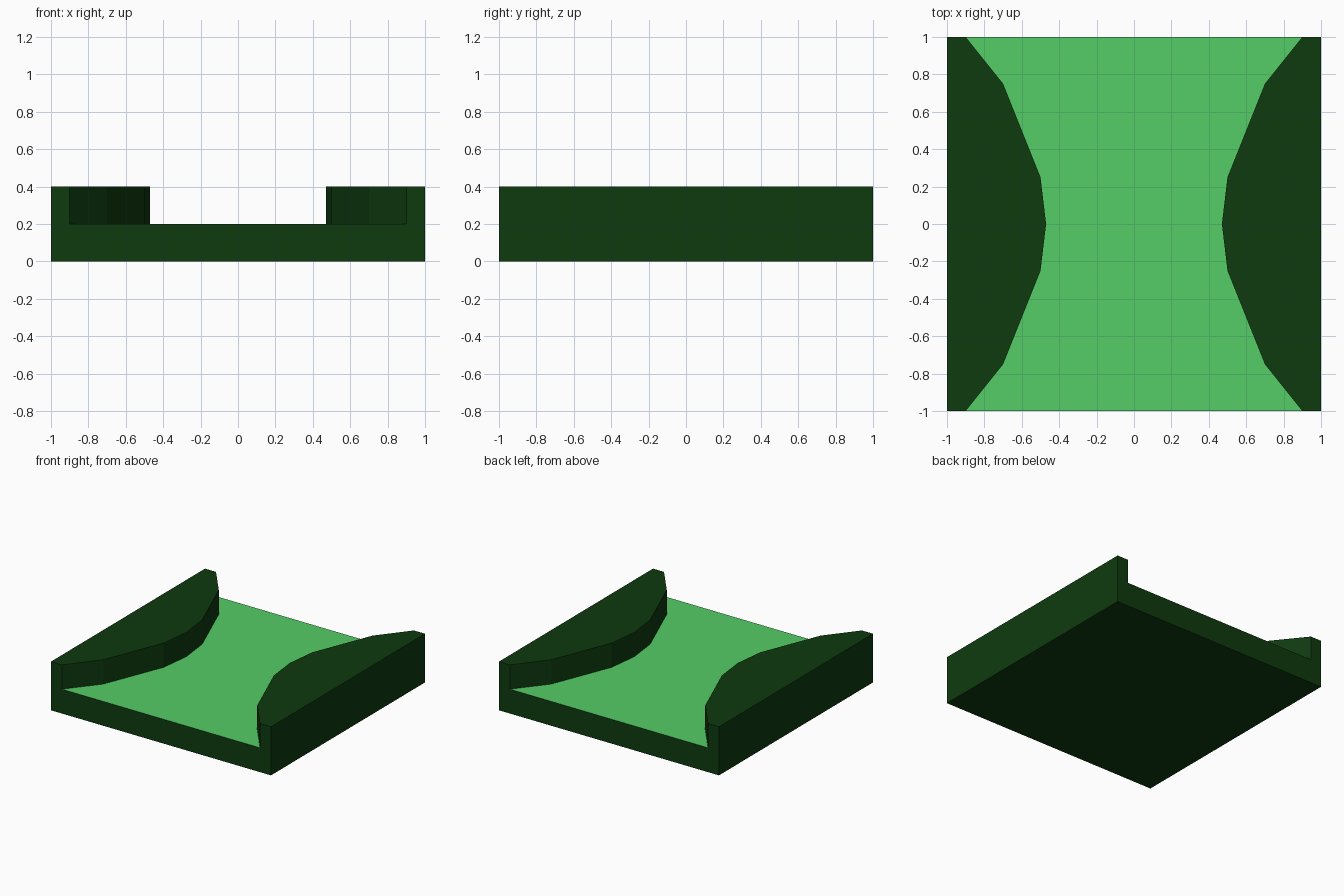
import bpy
import bmesh

cube = bpy.data.objects.get("Cube")
if cube:
    bpy.data.objects.remove(cube, do_unlink=True)

FLOOR_Z, TOP_Z = 0.2, 0.4


def make_material(name, rgb):
    mat = bpy.data.materials.new(name)
    mat.use_nodes = True
    color = (*rgb, 1.0)
    mat.diffuse_color = color
    mat.node_tree.nodes["Principled BSDF"].inputs["Base Color"].default_value = color
    return mat


dark_green = make_material("dark green", (0.0045, 0.042, 0.0048))
light_green = make_material("light green", (0.09, 0.61, 0.135))


def finish(bm, name, mat):
    mesh = bpy.data.meshes.new(name)
    bm.to_mesh(mesh)
    bm.free()
    mesh.materials.append(mat)
    obj = bpy.data.objects.new(name, mesh)
    bpy.context.collection.objects.link(obj)
    return obj


def prism(name, outline, z0, z1, mat, bottom=False, top=False):
    """Walls around a counter-clockwise outline, with optional end caps."""
    bm = bmesh.new()
    low = [bm.verts.new((x, y, z0)) for x, y in outline]
    high = [bm.verts.new((x, y, z1)) for x, y in outline]
    for i in range(len(outline)):
        j = (i + 1) % len(outline)
        bm.faces.new((low[i], low[j], high[j], high[i]))
    if bottom:
        bm.faces.new(low[::-1])
    if top:
        bm.faces.new(high)
    return finish(bm, name, mat)


# Curved inner edge of the banks, as (x, y) from front to back
half = [(0.9, 1.0), (0.7, 0.75), (0.5, 0.25)]
edge = [(x, -y) for x, y in half] + [(0.47, 0.0)] + half[::-1]

# Square base, closed above by the floor and banks
square = [(-1, -1), (1, -1), (1, 1), (-1, 1)]
prism("base", square, 0, FLOOR_Z, dark_green, bottom=True)

# Raised banks on both sides
left = [(1, -1), (1, 1)] + edge[::-1]
right = [(-x, y) for x, y in reversed(left)]
prism("left_bank", left, FLOOR_Z, TOP_Z, dark_green, top=True)
prism("right_bank", right, FLOOR_Z, TOP_Z, dark_green, top=True)

# Light floor, in strips between the two banks
bm = bmesh.new()
rows = [[bm.verts.new((s * x, y, FLOOR_Z)) for s in (-1, 1)] for x, y in edge]
for (a, b), (d, c) in zip(rows, rows[1:]):
    bm.faces.new((a, b, c, d))
finish(bm, "floor", light_green)
